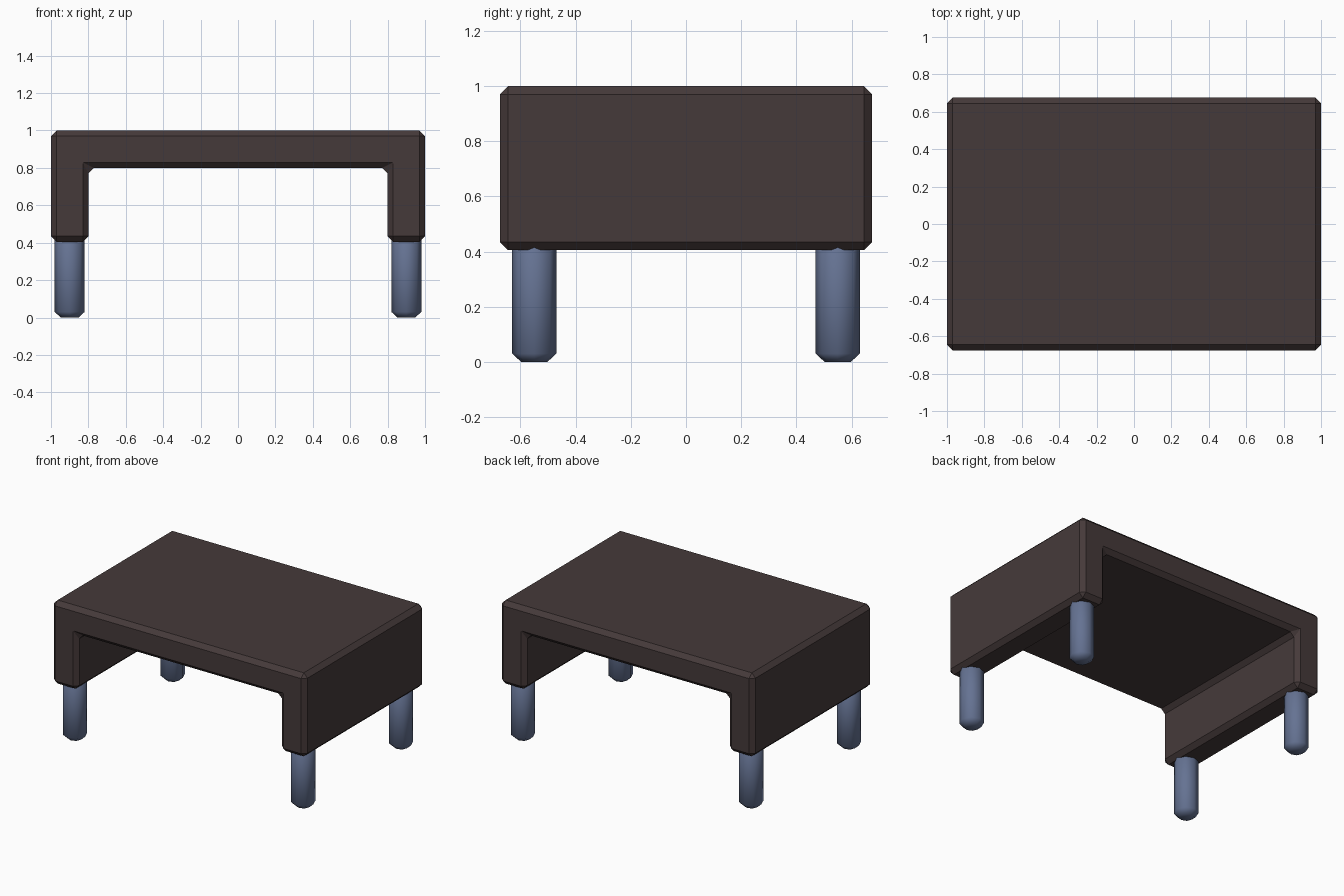
import bpy, bmesh, math

if "Cube" in bpy.data.objects:
    bpy.data.objects.remove(bpy.data.objects["Cube"])


def material(name, color):
    m = bpy.data.materials.new(name)
    m.diffuse_color = (*color, 1)
    m.use_nodes = True
    m.node_tree.nodes["Principled BSDF"].inputs["Base Color"].default_value = m.diffuse_color
    return m


def finish(bm, name, mat, bevel):
    bmesh.ops.recalc_face_normals(bm, faces=bm.faces)
    me = bpy.data.meshes.new(name)
    bm.to_mesh(me)
    bm.free()
    me.materials.append(mat)
    ob = bpy.data.objects.new(name, me)
    bpy.context.collection.objects.link(ob)
    mod = ob.modifiers.new("chamfer", 'BEVEL')
    mod.width = bevel
    mod.segments = 1
    mod.limit_method = 'ANGLE'
    mod.angle_limit = math.radians(60)
    bpy.ops.object.select_all(action='DESELECT')
    ob.select_set(True)
    bpy.context.view_layer.objects.active = ob
    bpy.ops.object.modifier_apply(modifier=mod.name)
    return ob


brown = material("dark_brown", (0.06, 0.042, 0.042))
blue = material("slate_blue", (0.13, 0.17, 0.29))

# Tabletop with side panels: U-shaped profile extruded front to back
profile = [(-1, 0.405), (-1, 1), (1, 1), (1, 0.405),
           (0.8, 0.405), (0.8, 0.8), (-0.8, 0.8), (-0.8, 0.405)]
bm = bmesh.new()
face = bm.faces.new([bm.verts.new((x, -0.675, z)) for x, z in profile])
ext = bmesh.ops.extrude_face_region(bm, geom=[face])
bmesh.ops.translate(bm, vec=(0, 1.35, 0),
                    verts=[v for v in ext["geom"] if isinstance(v, bmesh.types.BMVert)])
finish(bm, "table_body", brown, 0.03)

# Four eight-sided legs with chamfered feet, tucked into the side panels
for side, sx in (("left", -1), ("right", 1)):
    for end, sy in (("front", -1), ("back", 1)):
        bm = bmesh.new()
        bmesh.ops.create_cone(bm, cap_ends=True, segments=8,
                              radius1=0.08, radius2=0.08, depth=0.46)
        bmesh.ops.translate(bm, vec=(sx * 0.9, sy * 0.55, 0.23), verts=bm.verts)
        leg = finish(bm, f"{end}_{side}_leg", blue, 0.03)
        bpy.ops.object.shade_smooth_by_angle(angle=math.radians(46))
